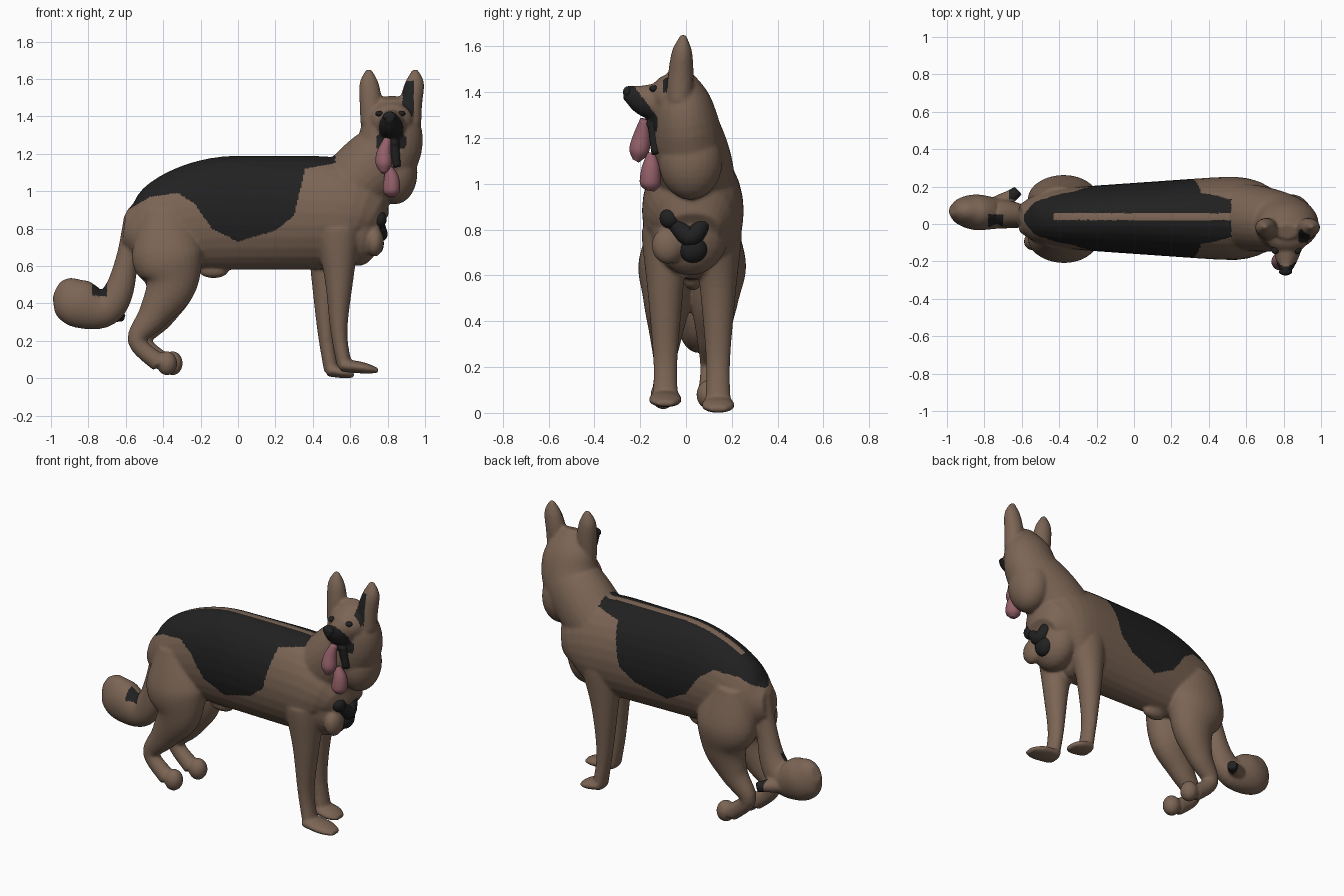
import bpy, bmesh, math
from mathutils import Vector, Matrix

if "Cube" in bpy.data.objects:
    bpy.data.objects.remove(bpy.data.objects["Cube"])

ACROSS_Y = Vector((0, 1, 0))
ACROSS_X = Vector((1, 0, 0))


def material(name, red, green, blue):
    color = (red, green, blue, 1)
    result = bpy.data.materials.new(name)
    result.use_nodes = True
    result.diffuse_color = color
    result.node_tree.nodes["Principled BSDF"].inputs["Base Color"].default_value = color
    return result


tan = material("tan fur", .2, .13, .09)
black = material("black fur", .015, .015, .015)
pink = material("tongue pink", .29, .115, .14)


def mix(start, end, t):
    return start + (end - start) * t


def skin_rings(bm, rings, side=ACROSS_Y, sides=28):
    """Join rings of (center, radius along side, other radius) into a closed tube."""
    loops = []
    last = len(rings) - 1
    for i, (center, wide, deep) in enumerate(rings):
        along = (rings[min(i + 1, last)][0] - rings[max(i - 1, 0)][0]).normalized()
        u = (side - along * side.dot(along)).normalized()
        v = along.cross(u)
        angles = [math.tau * k / sides for k in range(sides)]
        loops.append([bm.verts.new(center + u * wide * math.cos(a) + v * deep * math.sin(a))
                      for a in angles])
    for near, far in zip(loops, loops[1:]):
        for k in range(sides):
            n = (k + 1) % sides
            bm.faces.new((near[k], near[n], far[n], far[k]))
    bm.faces.new(loops[0][::-1])
    bm.faces.new(loops[-1])


def limb(bm, points, y, flat=(1, 1), side=ACROSS_Y, steps=6):
    """Smooth tube through (x, z, radius); y and the width ratio run from start to end."""
    spans = len(points) - 1
    keys = [Vector(p) for p in (points[0], *points, points[-1])]
    rings = []
    for i in range(spans * steps + 1):
        span = min(i // steps, spans - 1)
        t = i / steps - span
        a, b, c, d = keys[span:span + 4]
        curve = b + ((c - a) * t + (2*a - 5*b + 4*c - d) * t**2 + (3*b - a - 3*c + d) * t**3) / 2
        whole = i / (spans * steps)
        center = Vector((curve.x, mix(*y, whole), curve.y))
        rings.append((center, curve.z * mix(*flat, whole), curve.z))
    skin_rings(bm, rings, side)


def ball(bm, center, radii):
    matrix = Matrix.Translation(center) @ Matrix.Diagonal((*radii, 1))
    bmesh.ops.create_uvsphere(bm, u_segments=24, v_segments=14, radius=1, matrix=matrix)


def finish(bm, name, fur=None):
    bmesh.ops.recalc_face_normals(bm, faces=bm.faces)
    mesh = bpy.data.meshes.new(name)
    bm.to_mesh(mesh)
    bm.free()
    if fur:
        mesh.materials.append(fur)
    mesh.shade_smooth()
    part = bpy.data.objects.new(name, mesh)
    bpy.context.collection.objects.link(part)
    return part


# torso: sloping croup, level back, tucked ends
fur = bmesh.new()
torso = []
for i in range(29):
    x = mix(-.61, .75, i / 28)
    tuck = abs((x - .07) / .68) ** 8
    top = 1.19 - .8 * min(x, 0) ** 2 - (.3 * tuck if x > 0 else 0)
    bottom = .58 + .13 * tuck
    width = (.19 + .07 * x) * (1 - .5 * tuck)
    torso.append((Vector((x, .03, (top + bottom) / 2)), width, (top - bottom) / 2))
skin_rings(fur, torso)

# chest, throat ruff and belly tuft
ball(fur, (.64, .02, .8), (.13, .17, .2))
ball(fur, (.73, -.08, .73), (.05, .07, .08))
ball(fur, (.84, .02, 1.1), (.12, .14, .17))
ball(fur, (-.13, .03, .575), (.08, .04, .04))

# neck and skull
limb(fur, [(.5, .92, .18), (.67, 1.08, .19), (.8, 1.22, .18), (.82, 1.38, .15), (.82, 1.5, .06)],
     y=(.05, -.04), flat=(1, .7))
ball(fur, (.82, -.06, 1.38), (.12, .1, .1))

# deep raised muzzle and open lower jaw
limb(fur, [(.82, 1.36, .1), (.82, 1.355, .085), (.815, 1.37, .065), (.81, 1.4, .03)],
     y=(-.05, -.27), flat=(1, .8), side=ACROSS_X)
limb(fur, [(.83, 1.31, .06), (.83, 1.25, .02)], y=(-.06, -.17), side=ACROSS_X)

# ears, rounded at the tip
for x, lean in ((.71, -.01), (.925, .02)):
    limb(fur, [(x, 1.36, .055), (x, 1.47, .06), (x + lean, 1.58, .05), (x + lean, 1.65, .015)],
         y=(-.03, -.01), flat=(1, .8))

# front legs and paws: the right one is a step ahead and lifted
for y, shift, lift, toe in ((-.09, 0, .025, .75), (.14, -.07, 0, .62)):
    limb(fur, [(.53 + shift / 2, .8, .13), (.54 + shift, .55, .08), (.54 + shift, .25, .045),
               (.57 + shift, lift + .04, .04)], y=(y, y), flat=(.8, 1.4))
    heel = .55 + shift
    limb(fur, [(heel, lift + .045, .035), (mix(heel, toe, .6), lift + .03, .03),
               (toe, lift + .015, .013)], y=(y, y), flat=(1.8, 3))

# hind legs
for y, foot, shift in ((-.07, -.1, 0), (.14, .1, .03)):
    limb(fur, [(-.4, .9, .1), (-.38, .67, .19), (-.36, .5, .14), (-.45 + shift, .34, .085),
               (-.54 + shift, .2, .05), (-.42 + shift, .08, .05)], y=(y, foot), flat=(.6, 1))
    ball(fur, (-.38 + shift, foot, .08), (.055, .055, .065))

# tail and its side tuft
limb(fur, [(-.55, .86, .06), (-.59, .65, .06), (-.64, .46, .08), (-.72, .37, .1), (-.85, .4, .13),
           (-.93, .45, .1), (-.97, .47, .05)], y=(.03, .08), flat=(1, .6))
limb(fur, [(-.76, .35, .05), (-.62, .33, .03)], y=(.08, .18))

# fuse the furry parts into one skin
rough = finish(fur, "rough_body")
fuse = rough.modifiers.new("fuse", 'REMESH')
fuse.mode = 'VOXEL'
fuse.voxel_size = .008
soften = rough.modifiers.new("soften", 'SMOOTH')
soften.iterations = 10
depsgraph = bpy.context.evaluated_depsgraph_get()
skin = bpy.data.meshes.new_from_object(rough.evaluated_get(depsgraph))
bpy.data.objects.remove(rough)
body = bpy.data.objects.new("dog_body", skin)
bpy.context.collection.objects.link(body)
skin.materials.clear()
skin.materials.append(tan)
skin.materials.append(black)
skin.shade_smooth()

# lower edge of the black saddle, as (x, z)
saddle_edge = [(-.64, .87), (-.47, .97), (-.32, .99), (-.23, .93), (-.14, .8), (0, .73), (.2, .79),
               (.3, .87), (.36, 1.12), (.52, 1.15)]


def is_black(center, normal):
    x, y, z = center
    for (back, low), (front, high) in zip(saddle_edge, saddle_edge[1:]):
        if back <= x < front and z > mix(low, high, (x - back) / (front - back)):
            spine_stripe = x > -.43 and z > 1 and abs(y - .04) < .017
            return not spine_stripe
    muzzle = abs(x - .82) < .08 and z > 1.23 and y < -.125 and y + .2 < (1.39 - z) * .75
    inner_ear = .88 < x < .94 and 1.4 < z < 1.59 and y > -.1 and normal.y < -.25
    tail_spot = abs(x + .74) < .04 and z > .44 and y < .05
    tail_tuft = -.67 < x < -.59 and y > .13 and z < .4
    return muzzle or inner_ear or tail_spot or tail_tuft


for face in skin.polygons:
    face.material_index = int(is_black(face.center, face.normal))

# eyes and nose
eyes = bmesh.new()
for x in (.755, .875):
    ball(eyes, (x, -.14, 1.415), (.02, .02, .015))
finish(eyes, "eyes", black)
nose = bmesh.new()
ball(nose, (.81, -.255, 1.4), (.035, .02, .025))
finish(nose, "nose", black)

# tongue in two hanging lobes
tongue = bmesh.new()
limb(tongue, [(.8, 1.28, .02), (.78, 1.2, .04), (.78, 1.14, .042), (.78, 1.1, .015)],
     y=(-.18, -.22))
limb(tongue, [(.8, 1.13, .02), (.82, 1.07, .04), (.82, 1, .045), (.82, .97, .02)], y=(-.15, -.16))
finish(tongue, "tongue", pink)

# dark chin fur and chest patch
chin = bmesh.new()
limb(chin, [(.83, 1.27, .03), (.85, 1.13, .02)], y=(-.14, -.13))
finish(chin, "chin_fur", black)
chest = bmesh.new()
ball(chest, (.755, -.07, .85), (.04, .045, .045))
limb(chest, [(.75, .84, .03), (.755, .77, .045), (.73, .9, .025)], y=(-.07, .12), side=ACROSS_X)
ball(chest, (.73, .03, .72), (.05, .065, .065))
finish(chest, "chest_patch", black)
